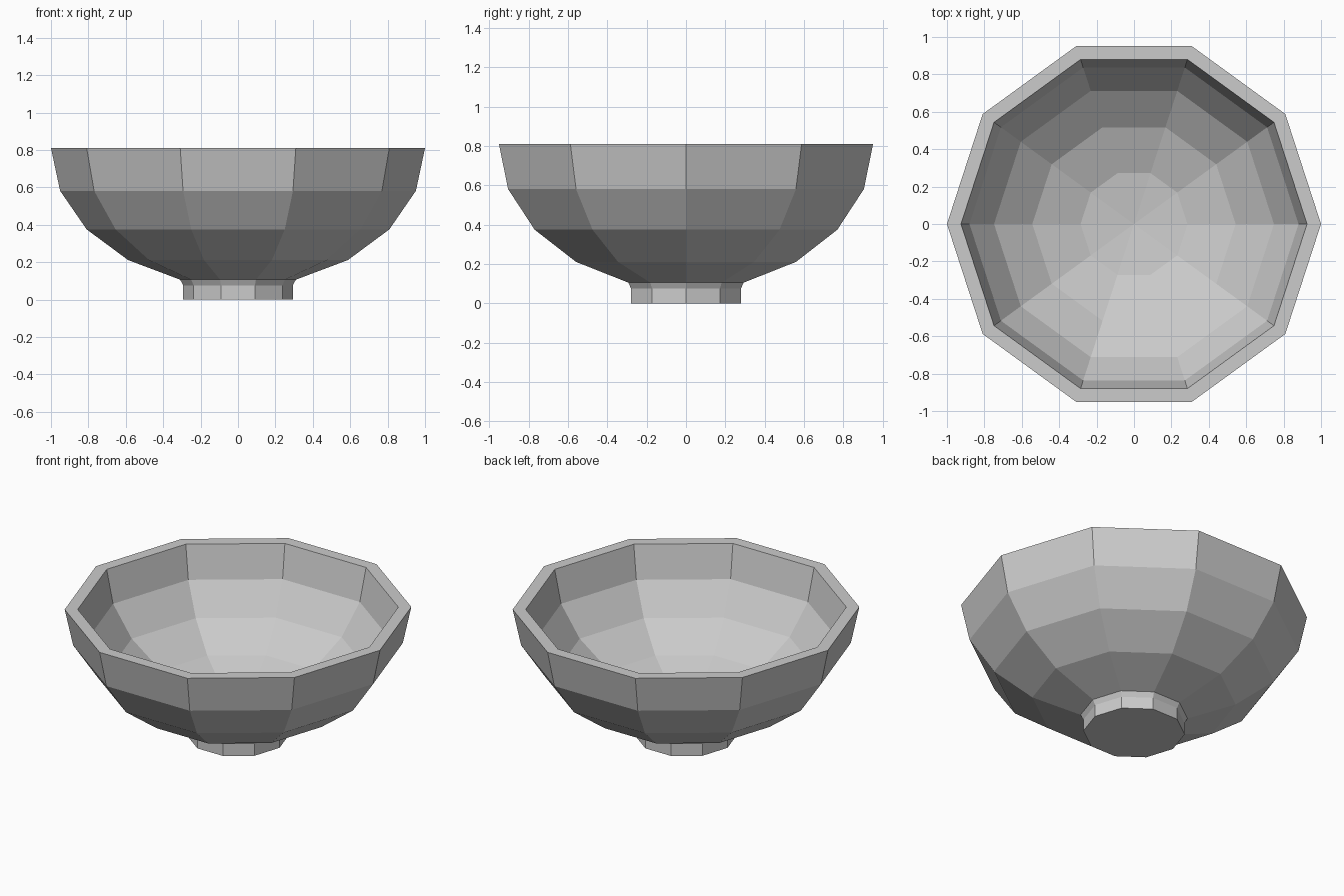
import bpy, bmesh
from math import sin, cos, pi

if "Cube" in bpy.data.objects:
    bpy.data.objects.remove(bpy.data.objects["Cube"])

SIDES = 10
RIM_Z = 0.81


def shell(radius, depth):
    """Half-ellipse profile from the rim down to the lowest ring."""
    return [(radius * cos(i * pi / 10), RIM_Z - depth * sin(i * pi / 10)) for i in range(5)]


# Profile: foot, outer wall going up, inner wall going down
foot = [(0.293, 0.0), (0.293, 0.075)]
profile = foot + shell(1.0, 0.74)[::-1] + shell(0.925, 0.67)

bm = bmesh.new()
rings = [[bm.verts.new((r * cos(2 * pi * k / SIDES), r * sin(2 * pi * k / SIDES), z))
          for k in range(SIDES)] for r, z in profile]
for a, b in zip(rings, rings[1:]):
    for k in range(SIDES):
        n = (k + 1) % SIDES
        bm.faces.new((a[k], a[n], b[n], b[k]))

# Flat underside of the foot
bm.faces.new(rings[0][::-1])

# Shallow fan closing the inside of the bowl
centre = bm.verts.new((0, 0, RIM_Z - 0.67))
for k in range(SIDES):
    bm.faces.new((rings[-1][k], rings[-1][(k + 1) % SIDES], centre))

bmesh.ops.recalc_face_normals(bm, faces=bm.faces)
mesh = bpy.data.meshes.new("bowl")
bm.to_mesh(mesh)
bm.free()
bowl = bpy.data.objects.new("bowl", mesh)
bpy.context.collection.objects.link(bowl)
